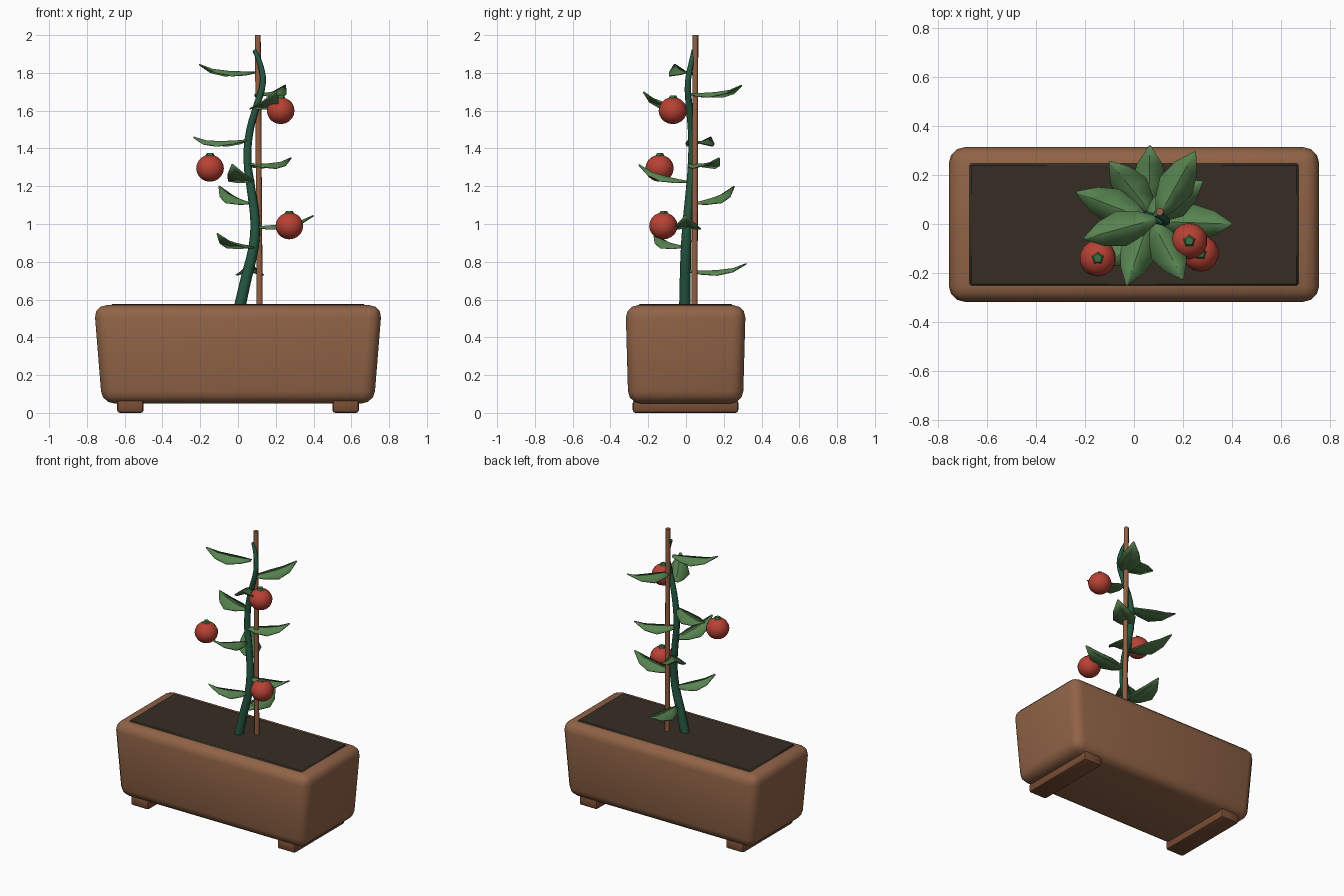
import bpy, bmesh, math
from mathutils import Vector

cube = bpy.data.objects.get("Cube")
if cube:
    bpy.data.objects.remove(cube, do_unlink=True)


def material(name, r, g, b):
    m = bpy.data.materials.new(name)
    m.use_nodes = True
    m.diffuse_color = (r, g, b, 1)
    bsdf = m.node_tree.nodes["Principled BSDF"]
    bsdf.inputs["Base Color"].default_value = (r, g, b, 1)
    bsdf.inputs["Roughness"].default_value = 0.8
    return m


CLAY = material("terracotta", 0.28, 0.125, 0.062)
FOOT = material("dark terracotta", 0.19, 0.075, 0.034)
SOIL = material("soil", 0.037, 0.027, 0.018)
WOOD = material("stake wood", 0.29, 0.115, 0.055)
STEM = material("stem green", 0.018, 0.095, 0.052)
LEAF = material("leaf green", 0.095, 0.225, 0.08)
FRUIT = material("fruit red", 0.48, 0.053, 0.034)
CALYX = material("calyx green", 0.045, 0.17, 0.053)


def finish(name, bm, mat, angle=40):
    mesh = bpy.data.meshes.new(name)
    bmesh.ops.recalc_face_normals(bm, faces=bm.faces)
    bm.to_mesh(mesh)
    bm.free()
    mesh.materials.append(mat)
    ob = bpy.data.objects.new(name, mesh)
    bpy.context.collection.objects.link(ob)
    smooth(ob, angle)
    return ob


def smooth(ob, angle):
    bpy.ops.object.select_all(action='DESELECT')
    ob.select_set(True)
    bpy.context.view_layer.objects.active = ob
    bpy.ops.object.shade_smooth_by_angle(angle=math.radians(angle))


def box(name, mat, lo, hi, bevel, segments, taper=(1, 1)):
    """Rounded box whose bottom is scaled by taper."""
    bm = bmesh.new()
    bmesh.ops.create_cube(bm, size=1)
    for v in bm.verts:
        bottom = v.co.z < 0
        for i in range(3):
            v.co[i] = lo[i] + (v.co[i] + 0.5) * (hi[i] - lo[i])
        if bottom:
            v.co.x *= taper[0]
            v.co.y *= taper[1]
    bmesh.ops.bevel(bm, geom=bm.edges[:], offset=bevel, segments=segments,
                    profile=0.5, affect='EDGES')
    return finish(name, bm, mat)


def tube(name, mat, points, sides):
    """Curve through (x, y, z, radius) points, turned into a mesh."""
    cu = bpy.data.curves.new(name, 'CURVE')
    cu.dimensions = '3D'
    cu.bevel_depth = 1
    cu.bevel_resolution = sides // 2 - 2
    cu.resolution_u = 3
    cu.use_fill_caps = True
    sp = cu.splines.new('BEZIER')
    sp.bezier_points.add(len(points) - 1)
    for bp, (x, y, z, r) in zip(sp.bezier_points, points):
        bp.co = (x, y, z)
        bp.radius = r
        bp.handle_left_type = bp.handle_right_type = 'AUTO'
    cu.materials.append(mat)
    ob = bpy.data.objects.new(name, cu)
    bpy.context.collection.objects.link(ob)
    bpy.ops.object.select_all(action='DESELECT')
    ob.select_set(True)
    bpy.context.view_layer.objects.active = ob
    bpy.ops.object.convert(target='MESH')
    smooth(bpy.context.view_layer.objects.active, 50)


# Planter, soil and feet
box("planter", CLAY, (-0.762, -0.32, 0.05), (0.762, 0.316, 0.57), 0.065, 3, (0.945, 0.955))
box("soil", SOIL, (-0.675, -0.255, 0.5), (0.675, 0.25, 0.577), 0.01, 1)
for side, label in ((1, "left"), (-1, "right")):
    x = side * 0.57 - 0.015
    box(label + "_foot", FOOT, (x + 0.015 - 0.07, -0.282, 0), (x + 0.085, 0.277, 0.068), 0.015, 2)

# Stake and climbing stem
tube("stake", WOOD, [(0.115, 0.045, 0.52, 0.017), (0.105, 0.05, 2.0, 0.016)], 8)
tube("stem", STEM, [
    (0.0, -0.006, 0.52, 0.031), (0.045, -0.004, 0.72, 0.029), (0.083, 0.0, 0.88, 0.027),
    (0.09, 0.008, 1.02, 0.025), (0.07, 0.022, 1.18, 0.023), (0.05, 0.032, 1.34, 0.021),
    (0.062, 0.03, 1.49, 0.02), (0.1, 0.016, 1.63, 0.018), (0.132, 0.01, 1.75, 0.016),
    (0.12, 0.025, 1.84, 0.014), (0.088, 0.042, 1.92, 0.012)], 8)


def leaf(name, base, tip):
    """Pointed leaf with a raised midrib and drooping edges."""
    base, tip = Vector(base), Vector(tip)
    side = Vector((0, 0, 1)).cross(tip - base).normalized()
    bm = bmesh.new()
    rows = []
    for t, half, sag in ((0, 0.014, 0), (0.2, 0.048, 0.008), (0.48, 0.074, 0.016),
                         (0.76, 0.05, 0.017), (1, 0.004, 0)):
        mid = base.lerp(tip, t) - Vector((0, 0, sag))
        drop = Vector((0, 0, half * 0.33))
        rows.append([bm.verts.new(mid + side * half * k - drop * abs(k)) for k in (-1, 0, 1)])
    for a, b in zip(rows, rows[1:]):
        for i in range(2):
            bm.faces.new((a[i], b[i], b[i + 1], a[i + 1]))
    ob = finish(name, bm, LEAF, 30)
    mod = ob.modifiers.new("thickness", 'SOLIDIFY')
    mod.thickness = 0.006
    mod.offset = 0


# Leaves, lowest first
leaves = [
    ((0.06, 0.02, 0.75), (0.065, 0.32, 0.79)),
    ((0.08, 0.0, 0.88), (-0.11, -0.17, 0.95)),
    ((0.1, 0.01, 0.985), (0.4, 0.0, 1.045)),
    ((0.075, 0.04, 1.11), (-0.1, 0.255, 1.2)),
    ((0.06, 0.01, 1.225), (-0.03, -0.25, 1.315)),
    ((0.05, 0.02, 1.32), (0.28, 0.175, 1.35)),
    ((0.05, 0.02, 1.445), (-0.235, 0.13, 1.46)),
    ((0.08, 0.0, 1.615), (0.2, -0.225, 1.7)),
    ((0.1, 0.03, 1.69), (0.25, 0.295, 1.735)),
    ((0.09, 0.02, 1.805), (-0.205, -0.06, 1.845))]
for n, (base, tip) in enumerate(leaves, 1):
    leaf(f"leaf_{n}", base, tip)

# Fruits with five-sided caps
for n, (x, y, z) in enumerate([(0.272, -0.12, 0.99), (-0.148, -0.14, 1.295), (0.226, -0.07, 1.6)], 1):
    bm = bmesh.new()
    bmesh.ops.create_uvsphere(bm, u_segments=14, v_segments=10, radius=0.075)
    ob = finish(f"fruit_{n}", bm, FRUIT, 40)
    ob.location = (x, y, z)
    ob.scale.z = 0.95
    bm = bmesh.new()
    bmesh.ops.create_cone(bm, cap_ends=True, segments=5, radius1=0.03, radius2=0.018, depth=0.02)
    cap = finish(f"fruit_cap_{n}", bm, CALYX, 20)
    cap.location = (x, y, z + 0.07)
